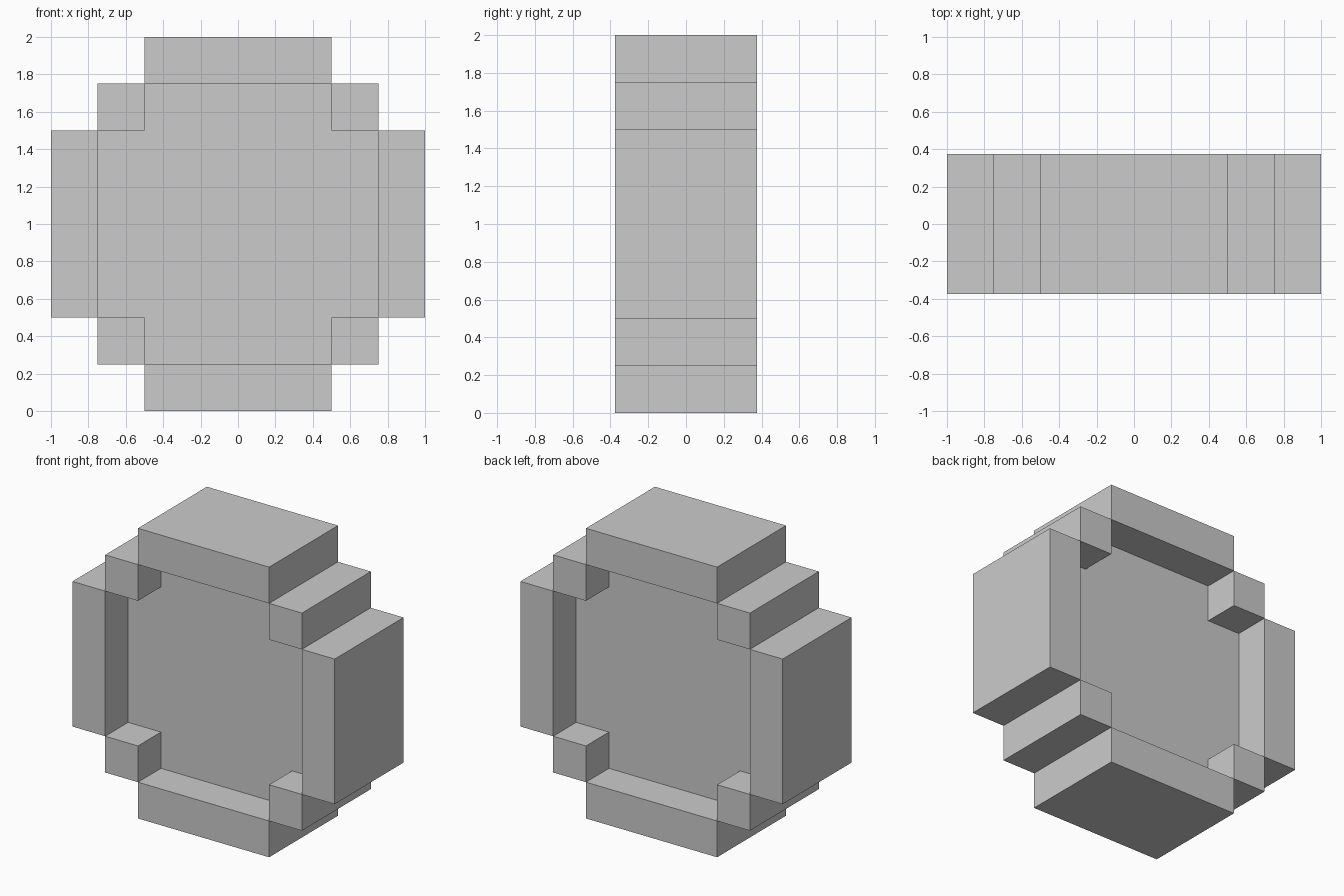
import bpy, bmesh

if "Cube" in bpy.data.objects:
    bpy.data.objects.remove(bpy.data.objects["Cube"])

DEPTH = 0.375      # half depth of the rim blocks
PANEL = 0.125      # half depth of the recessed panel


def extrude_profile(name, points, half_depth):
    """Extrude an outline in the x-z plane symmetrically along y."""
    bm = bmesh.new()
    face = bm.faces.new([bm.verts.new((x, -half_depth, z)) for x, z in points])
    new = bmesh.ops.extrude_face_region(bm, geom=[face])["geom"]
    verts = [v for v in new if isinstance(v, bmesh.types.BMVert)]
    bmesh.ops.translate(bm, verts=verts, vec=(0, 2 * half_depth, 0))
    bmesh.ops.recalc_face_normals(bm, faces=bm.faces)
    mesh = bpy.data.meshes.new(name)
    bm.to_mesh(mesh)
    bm.free()
    obj = bpy.data.objects.new(name, mesh)
    bpy.context.collection.objects.link(obj)
    return obj


def block(name, x0, x1, z0, z1):
    return extrude_profile(name, [(x0, z0), (x1, z0), (x1, z1), (x0, z1)], DEPTH)


# Rim: top and bottom blocks
block("rim_top", -0.5, 0.5, 1.75, 2.0)
block("rim_bottom", -0.5, 0.5, 0.0, 0.25)

# Rim: side blocks and stepped corner blocks
for side, s in (("left", -1), ("right", 1)):
    xs = sorted((0.75 * s, 1.0 * s))
    block(f"rim_{side}", *xs, 0.5, 1.5)
    xs = sorted((0.5 * s, 0.75 * s))
    block(f"corner_upper_{side}", *xs, 1.5, 1.75)
    block(f"corner_lower_{side}", *xs, 0.25, 0.5)

# Recessed panel filling the rim, notched at the corners
quarter = [(0.75, 0.5), (0.5, 0.5), (0.5, 0.75)]
outline = []
for sx, sz in ((1, 1), (-1, 1), (-1, -1), (1, -1)):
    pts = [(sx * x, 1 + sz * z) for x, z in quarter]
    outline += pts if sx * sz > 0 else pts[::-1]
extrude_profile("recessed_panel", outline, PANEL)
